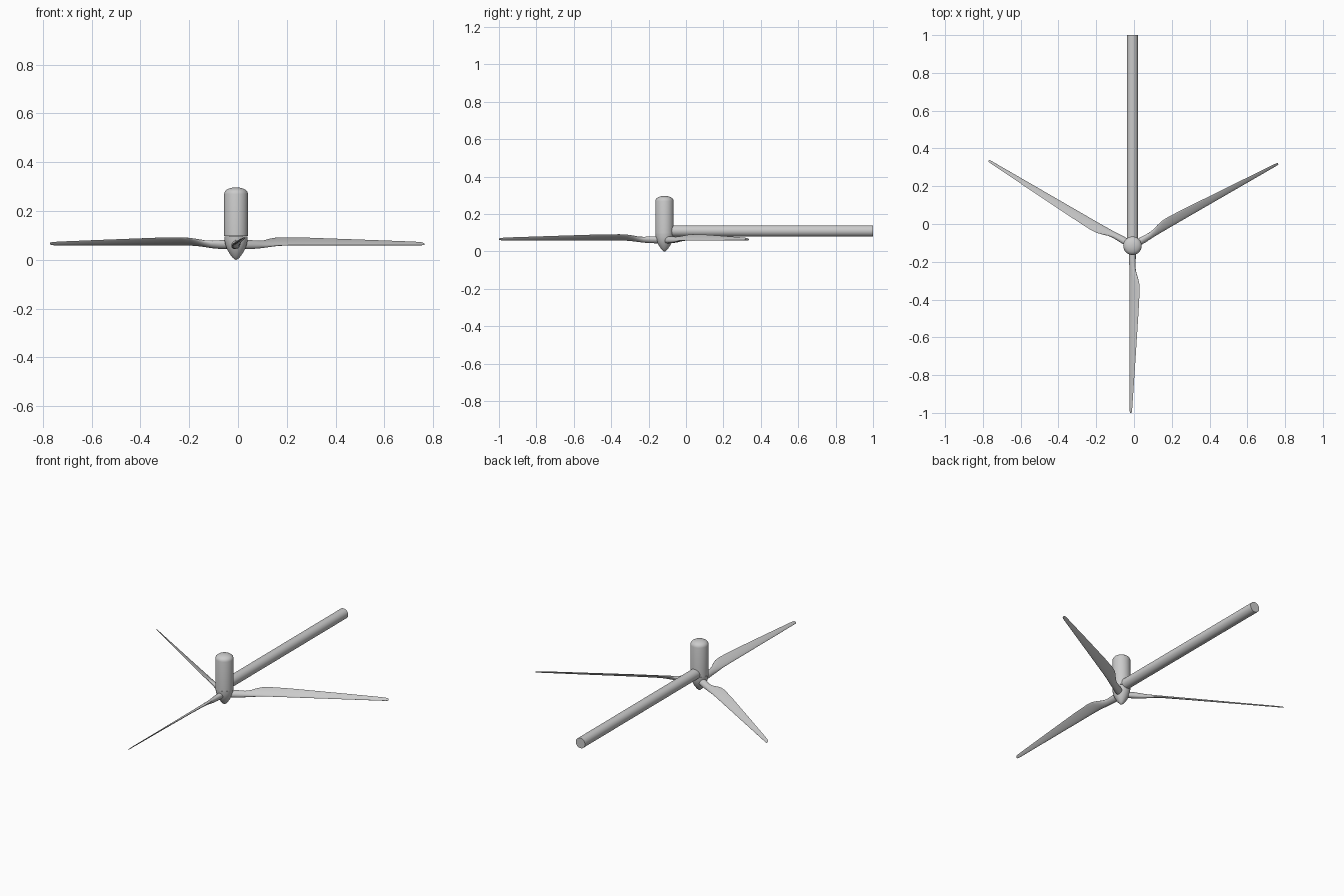
import bpy, bmesh
from math import sin, cos, pi, radians
from mathutils import Vector, Matrix

if "Cube" in bpy.data.objects:
    bpy.data.objects.remove(bpy.data.objects["Cube"])

HUB = Vector((-0.008, -0.115, 0))


def finish(bm, name, angle=40):
    bmesh.ops.recalc_face_normals(bm, faces=bm.faces)
    mesh = bpy.data.meshes.new(name)
    bm.to_mesh(mesh)
    bm.free()
    ob = bpy.data.objects.new(name, mesh)
    bpy.context.collection.objects.link(ob)
    bpy.context.view_layer.objects.active = ob
    ob.select_set(True)
    bpy.ops.object.shade_smooth_by_angle(angle=radians(angle))
    ob.select_set(False)
    return ob


def loft(name, rings, angle=40):
    """Skin a list of equal closed rings and cap both ends."""
    bm = bmesh.new()
    loops = [[bm.verts.new(p) for p in ring] for ring in rings]
    n = len(loops[0])
    for a, b in zip(loops, loops[1:]):
        for i in range(n):
            j = (i + 1) % n
            bm.faces.new((a[i], a[j], b[j], b[i]))
    bm.faces.new(loops[0])
    bm.faces.new(loops[-1])
    return finish(bm, name, angle)


def lathe(name, profile, n=40):
    """Turn (radius, z) points around the hub axis."""
    rings = [[HUB + Vector((r * cos(2 * pi * i / n), r * sin(2 * pi * i / n), z))
              for i in range(n)] for r, z in profile]
    return loft(name, rings)


# Nacelle with rounded rear, and bullet-shaped spinner
lathe("nacelle", [(0.049, 0.097), (0.049, 0.270), (0.047, 0.278), (0.042, 0.285),
                  (0.033, 0.291), (0.020, 0.295), (0.008, 0.297), (0.001, 0.297)])
lathe("spinner", [(0.001, 0.0), (0.006, 0.002), (0.013, 0.008), (0.022, 0.019),
                  (0.031, 0.033), (0.039, 0.049), (0.044, 0.064), (0.047, 0.080),
                  (0.048, 0.096)])

# Tower, lying along y
rings = [[(HUB.x + 0.030 * cos(2 * pi * i / 32), y, 0.110 + 0.030 * sin(2 * pi * i / 32))
          for i in range(32)] for y in (-0.09, 1.0)]
loft("tower", rings)

# Blade stations: radius, leading edge (side, z), trailing edge (side, z), thickness
STATIONS = [
    (0.020, -0.015, 0.048, 0.013, 0.077, 0.034),
    (0.070, -0.015, 0.048, 0.013, 0.077, 0.033),
    (0.110, -0.014, 0.051, 0.013, 0.075, 0.027),
    (0.140, -0.015, 0.054, 0.019, 0.078, 0.022),
    (0.170, -0.015, 0.057, 0.029, 0.085, 0.018),
    (0.200, -0.015, 0.059, 0.036, 0.090, 0.015),
    (0.240, -0.015, 0.060, 0.038, 0.092, 0.013),
    (0.350, -0.015, 0.060, 0.032, 0.091, 0.011),
    (0.600, -0.015, 0.060, 0.016, 0.083, 0.008),
    (0.840, -0.015, 0.060, 0.000, 0.075, 0.005),
    (0.870, -0.015, 0.060, -0.002, 0.073, 0.004),
    (0.882, -0.014, 0.061, -0.004, 0.071, 0.003),
    (0.885, -0.012, 0.063, -0.007, 0.068, 0.002)]


def section(r, s0, z0, s1, z1, thick, n=24):
    lead, trail = Vector((s0, -r, z0)), Vector((s1, -r, z1))
    chord = trail - lead
    normal = Vector((-chord.z, 0, chord.x)).normalized()
    sharp = min(1, max(0, (r - 0.1) / 0.1))  # round root turns into an airfoil
    ring = []
    for i in range(n):
        a = 2 * pi * i / n
        u = 0.5 - 0.5 * cos(a)
        h = 0.5 * thick * sin(a) * (1 - 0.6 * sharp * (u - 0.3))
        ring.append(lead + chord * u + normal * h)
    return ring


for k, name in enumerate(("blade_front", "blade_right", "blade_left")):
    turn = Matrix.Translation(HUB) @ Matrix.Rotation(k * 2 * pi / 3, 4, 'Z')
    loft(name, [[turn @ p for p in section(*s)] for s in STATIONS], 50)
